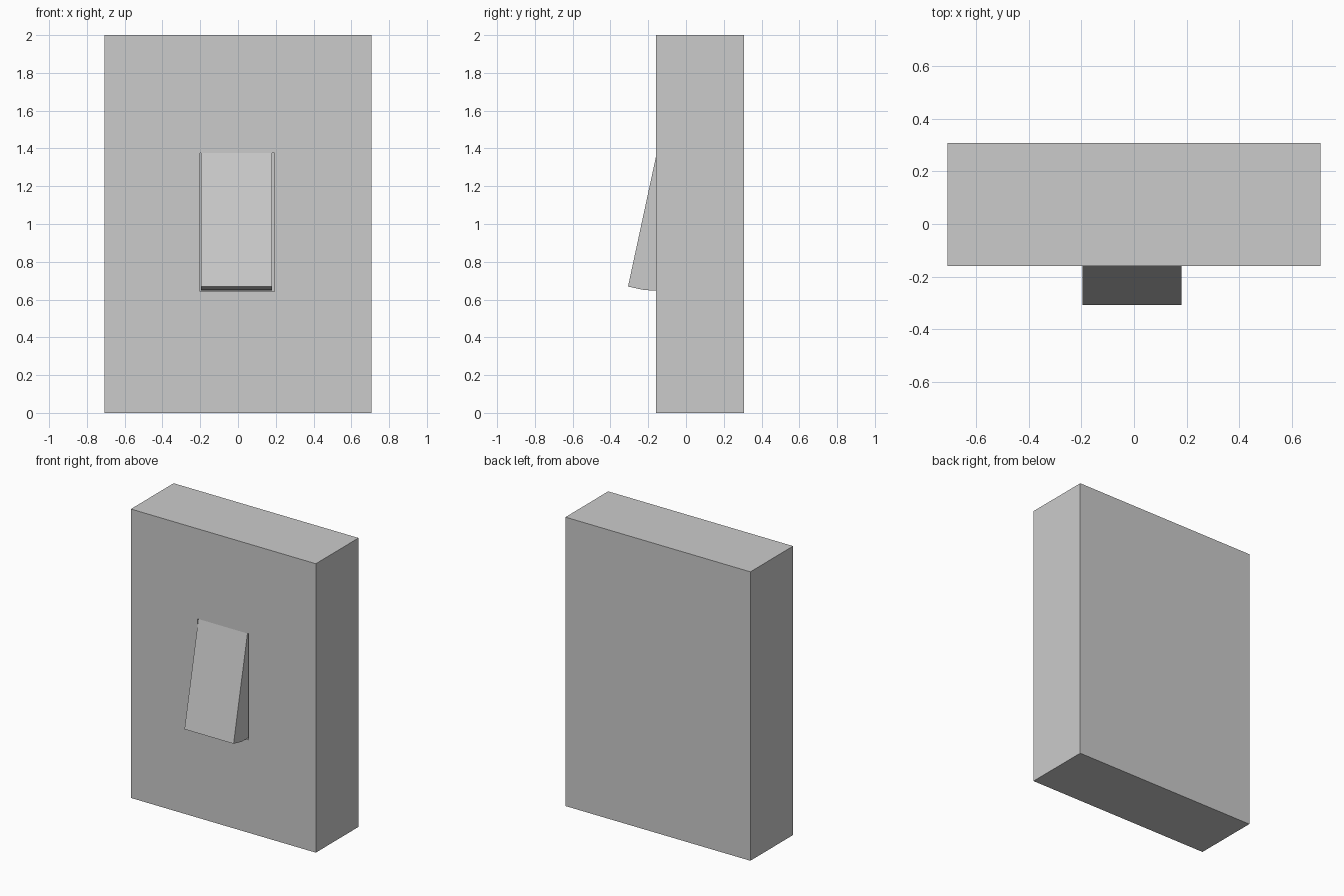
import bpy
import bmesh

if "Cube" in bpy.data.objects:
    bpy.data.objects.remove(bpy.data.objects["Cube"])


def box(name, lo, hi):
    """Axis-aligned box between two corners."""
    bm = bmesh.new()
    bmesh.ops.create_cube(bm, size=1)
    for v in bm.verts:
        v.co = [(a + b) / 2 + c * (b - a) for a, b, c in zip(lo, hi, v.co)]
    return finish(name, bm)


def prism(name, profile, x0, x1):
    """Side profile (y, z) extruded along x."""
    bm = bmesh.new()
    face = bm.faces.new([bm.verts.new((x0, y, z)) for y, z in profile])
    ext = bmesh.ops.extrude_face_region(bm, geom=[face], use_keep_orig=True)
    for v in ext["geom"]:
        if isinstance(v, bmesh.types.BMVert):
            v.co.x = x1
    bmesh.ops.recalc_face_normals(bm, faces=bm.faces)
    return finish(name, bm)


def finish(name, bm):
    mesh = bpy.data.meshes.new(name)
    bm.to_mesh(mesh)
    bm.free()
    obj = bpy.data.objects.new(name, mesh)
    bpy.context.collection.objects.link(obj)
    return obj


# Thick wall plate with a shallow rectangular pocket in the front
plate = box("wall_plate", (-0.708, -0.16, 0), (0.708, 0.307, 2))
cutter = box("pocket_cutter", (-0.20, -0.4, 0.643), (0.192, -0.06, 1.377))
mod = plate.modifiers.new("pocket", "BOOLEAN")
mod.operation = "DIFFERENCE"
mod.solver = "EXACT"
mod.object = cutter

# Apply the cut, then discard the cutter
bpy.context.view_layer.objects.active = plate
bpy.ops.object.modifier_apply(modifier=mod.name)
bpy.data.objects.remove(cutter, do_unlink=True)

# Tilted rocker: top tucked into the pocket, bottom sticking out
prism("rocker_switch",
      [(-0.155, 1.375), (-0.307, 0.669), (-0.22, 0.65),
       (-0.16, 0.648), (-0.06, 0.648), (-0.06, 1.375)],
      -0.195, 0.181)
